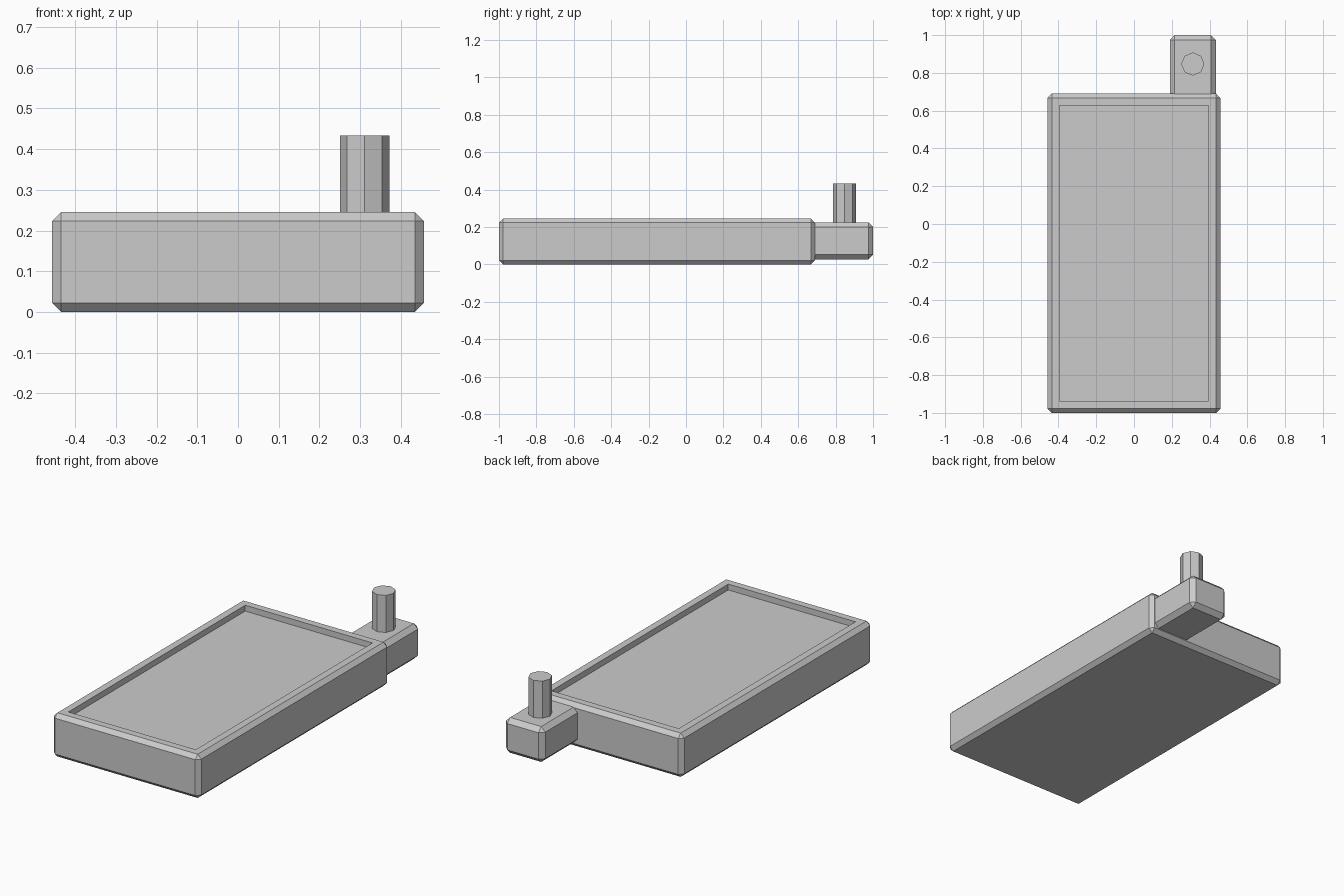
import bpy, bmesh
from mathutils import Matrix, Vector

if "Cube" in bpy.data.objects:
    bpy.data.objects.remove(bpy.data.objects["Cube"])


def finish(bm, name):
    mesh = bpy.data.meshes.new(name)
    bmesh.ops.recalc_face_normals(bm, faces=bm.faces)
    bm.to_mesh(mesh)
    bm.free()
    obj = bpy.data.objects.new(name, mesh)
    bpy.context.collection.objects.link(obj)
    return obj


def chamfered_box(lo, hi, chamfer):
    lo, hi = Vector(lo), Vector(hi)
    bm = bmesh.new()
    m = Matrix.Translation((lo + hi) / 2) @ Matrix.Diagonal((*(hi - lo), 1))
    bmesh.ops.create_cube(bm, size=1, matrix=m)
    bmesh.ops.bevel(bm, geom=bm.edges[:], offset=chamfer, segments=1,
                    profile=0.5, affect='EDGES')
    return bm


# Tray body with a shallow recess in its top
bm = chamfered_box((-0.457, -1.0, 0), (0.457, 0.69, 0.245), 0.022)
bm.normal_update()
top = max((f for f in bm.faces if f.normal.z > 0.99), key=lambda f: f.calc_area())
bmesh.ops.inset_region(bm, faces=[top], thickness=0.057)
floor = bmesh.ops.extrude_face_region(bm, geom=[top])["geom"]
bmesh.ops.translate(bm, vec=(0, 0, -0.033),
                    verts=[v for v in floor if isinstance(v, bmesh.types.BMVert)])
if top.is_valid:
    bmesh.ops.delete(bm, geom=[top], context='FACES_ONLY')
finish(bm, "tray_body")

# Lug sticking out of the back edge
finish(chamfered_box((0.19, 0.63, 0.027), (0.433, 1.0, 0.225), 0.025), "back_lug")

# Eight-sided post standing on the lug
bm = bmesh.new()
bmesh.ops.create_cone(bm, cap_ends=True, segments=8, radius1=0.061, radius2=0.061,
                      depth=0.223, matrix=Matrix.Translation((0.311, 0.847, 0.3215)))
finish(bm, "lug_post")
